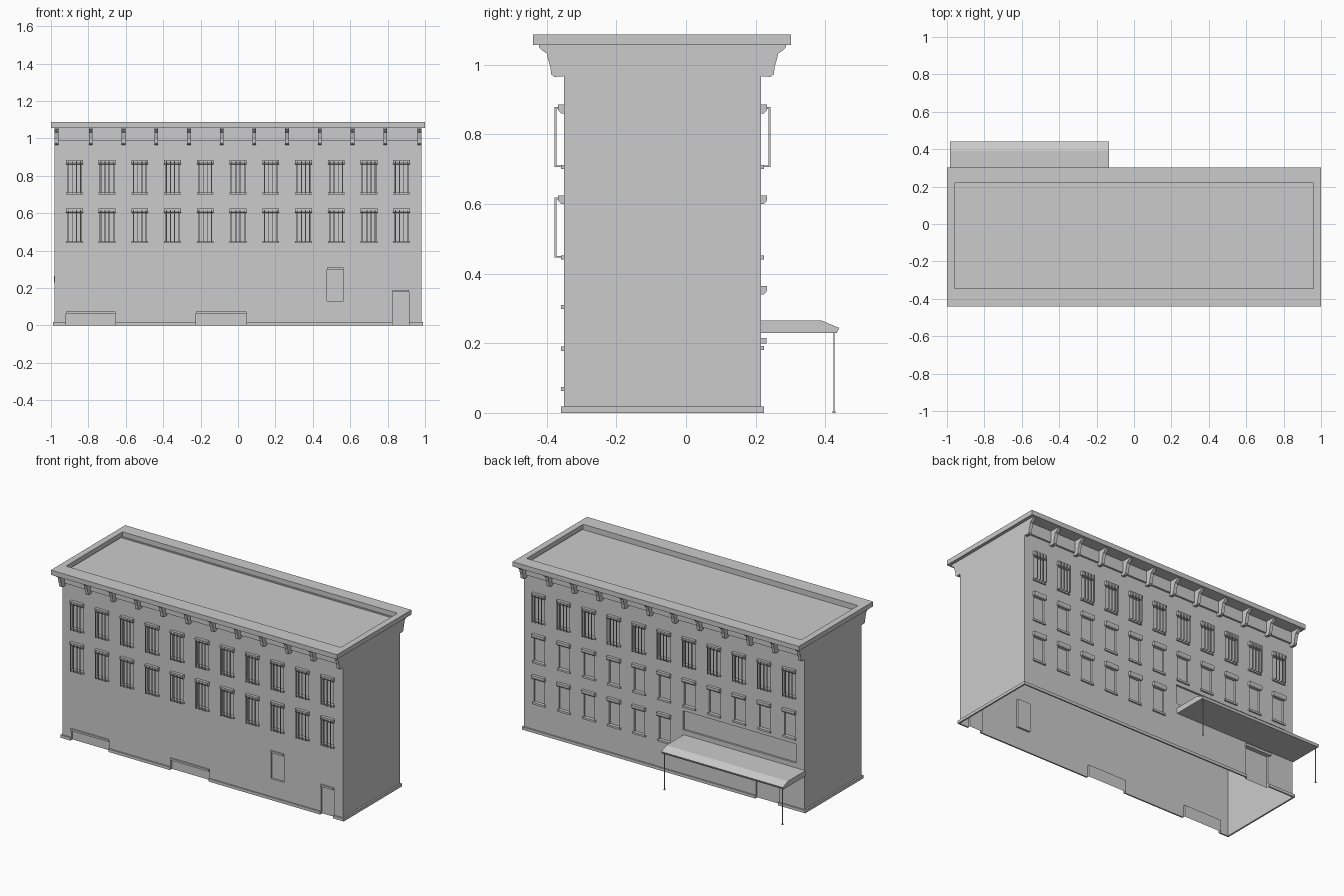
import bpy, bmesh

if "Cube" in bpy.data.objects:
    bpy.data.objects.remove(bpy.data.objects["Cube"])

YF, YB, HX = -0.35, 0.215, 0.98      # front wall, back wall, half length
TOP, DEPTH = 1.057, 0.012
COLS = [0.175 * i for i in range(-5, 6)]
WALLS = {"front": (YF, -1), "back": (YB, 1)}


def finish(name, bm, fix=True):
    if fix:
        bmesh.ops.recalc_face_normals(bm, faces=bm.faces)
    me = bpy.data.meshes.new(name)
    bm.to_mesh(me)
    bm.free()
    ob = bpy.data.objects.new(name, me)
    bpy.context.collection.objects.link(ob)
    return ob


def quad(bm, pts, n):
    f = bm.faces.new([bm.verts.new(p) for p in pts])
    f.normal_update()
    if f.normal.dot(n) < 0:
        f.normal_flip()


def box(bm, x0, x1, y0, y1, z0, z1):
    vs = bmesh.ops.create_cube(bm, size=1)["verts"]
    for v in vs:
        v.co = ((x0 + x1) / 2 + v.co.x * (x1 - x0),
                (y0 + y1) / 2 + v.co.y * (y1 - y0),
                (z0 + z1) / 2 + v.co.z * (z1 - z0))


def extrude(bm, x0, x1, prof):
    """Closed y/z profile swept along x."""
    a = [bm.verts.new((x0, y, z)) for y, z in prof]
    b = [bm.verts.new((x1, y, z)) for y, z in prof]
    bm.faces.new(a)
    bm.faces.new(b[::-1])
    for i in range(len(a)):
        j = (i + 1) % len(a)
        bm.faces.new((a[i], b[i], b[j], a[j]))


def off(side, pts):
    y, s = WALLS[side]
    return [(y + s * d, z) for d, z in pts]


def slab(bm, side, x0, x1, d0, d1, z0, z1):
    y, s = WALLS[side]
    box(bm, x0, x1, *sorted((y + s * d0, y + s * d1)), z0, z1)


# Window rows: (bottom of sill, columns, has grille)
rows = {"front": [(0.44, COLS, True), (0.70, COLS, True)],
        "back": [(0.18, COLS[5:], False), (0.44, COLS, False), (0.70, COLS, True)]}
# Doors and other plain openings: x0, x1, z0, z1
front_open = [(-0.92, -0.655, 0, 0.075), (-0.225, 0.045, 0, 0.075),
              (0.825, 0.915, 0, 0.19), (0.475, 0.565, 0.13, 0.31)]
shop_window = (-0.92, -0.13, 0.295, 0.415)
shop_door = (-0.80, -0.64, 0, 0.20)
plain = {"front": front_open, "back": [shop_window, shop_door]}

# Walls with recessed openings, open underneath
bm = bmesh.new()
for side, (y, s) in WALLS.items():
    opens = list(plain[side])
    for z, cols, _ in rows[side]:
        opens += [(x - 0.037, x + 0.037, z + 0.012, z + 0.162) for x in cols]
    xs = sorted({round(v, 4) for o in opens for v in o[:2]} | {-HX, HX})
    zs = sorted({round(v, 4) for o in opens for v in o[2:]} | {0, TOP})
    for xa, xb in zip(xs, xs[1:]):
        for za, zb in zip(zs, zs[1:]):
            cx, cz = (xa + xb) / 2, (za + zb) / 2
            if not any(o[0] < cx < o[1] and o[2] < cz < o[3] for o in opens):
                quad(bm, [(xa, y, za), (xb, y, za), (xb, y, zb), (xa, y, zb)], (0, s, 0))
    yi = y - s * DEPTH
    for a, b, c, d in opens:
        quad(bm, [(a, yi, c), (b, yi, c), (b, yi, d), (a, yi, d)], (0, s, 0))
        for x, n in ((a, 1), (b, -1)):
            quad(bm, [(x, y, c), (x, yi, c), (x, yi, d), (x, y, d)], (n, 0, 0))
        for z, n in ((c, 1), (d, -1)):
            if z > 0:
                quad(bm, [(a, y, z), (b, y, z), (b, yi, z), (a, yi, z)], (0, 0, n))
for x in (-HX, HX):
    quad(bm, [(x, YF, 0), (x, YB, 0), (x, YB, TOP), (x, YF, TOP)], (x, 0, 0))
finish("walls", bm, False)

# Lintels, sills and window grilles
trim, bars = bmesh.new(), bmesh.new()
for side in WALLS:
    for z, cols, grille in rows[side]:
        h = z + 0.16
        for x in cols:
            extrude(trim, x - 0.045, x + 0.045, off(side, [
                (0, h), (0.009, h), (0.015, h + 0.006), (0.018, h + 0.013),
                (0.018, h + 0.025), (0, h + 0.025)]))
            slab(trim, side, x - 0.045, x + 0.045, 0, 0.009, z, z + 0.012)
            if grille:
                for k in (-1.5, -0.5, 0.5, 1.5):
                    xa, xb = x + k * 0.022 - 0.0022, x + k * 0.022 + 0.0022
                    a, b, t = z + 0.006, z + 0.178, 0.0045
                    extrude(bars, xa, xb, off(side, [
                        (0, a), (0.027, a), (0.027, b), (0, b),
                        (0, b - t), (0.027 - t, b - t), (0.027 - t, a + t), (0, a + t)]))
for a, b, c, d in front_open:
    slab(trim, "front", a, b, 0, 0.009, d - 0.012, d)
slab(trim, "back", -0.81, -0.63, 0, 0.016, 0.20, 0.215)
finish("window_trim", trim)
finish("window_grilles", bars)

# Base course, interrupted at the doors
bm = bmesh.new()
for side in WALLS:
    x = -HX - 0.01
    for a, b, c, d in sorted(o for o in plain[side] if o[2] == 0):
        slab(bm, side, x, a, 0, 0.009, 0, 0.018)
        x = b
    slab(bm, side, x, HX + 0.01, 0, 0.009, 0, 0.018)
for s in (-1, 1):
    box(bm, *sorted((s * HX, s * (HX + 0.01))), YF, YB, 0, 0.018)
finish("base_course", bm)

# Frieze and cornice brackets
frieze, brackets = bmesh.new(), bmesh.new()
bracket_x = [s * x for s in (-1, 1) for x in (0.0875, 0.2625, 0.4375, 0.6125, 0.7875, 0.97)]
for side in WALLS:
    slab(frieze, side, -HX, HX, 0, 0.012, 0.985, TOP)
    for x in bracket_x:
        extrude(brackets, x - 0.01, x + 0.01, off(side, [
            (0, 0.967), (0.028, 0.965), (0.037, 0.972), (0.04, 0.995), (0.046, 1.015),
            (0.05, 1.032), (0.062, 1.04), (0.072, 1.05), (0.073, TOP), (0, TOP)]))
finish("frieze", frieze)
finish("cornice_brackets", brackets)

# Roof cap ring and sunken roof
bm = bmesh.new()
outer, inner = (1.0, -0.44, 0.302), (0.96, -0.345, 0.22)
for s in (-1, 1):
    box(bm, *sorted((s * inner[0], s * outer[0])), outer[1], outer[2], TOP, 1.087)
box(bm, -inner[0], inner[0], outer[1], inner[1], TOP, 1.087)
box(bm, -inner[0], inner[0], inner[2], outer[2], TOP, 1.087)
finish("roof_cap", bm)
bm = bmesh.new()
quad(bm, [(-HX, YF, 1.05), (HX, YF, 1.05), (HX, YB, 1.05), (-HX, YB, 1.05)], (0, 0, 1))
finish("roof", bm, False)

# Canopy with two thin posts
bm = bmesh.new()
extrude(bm, -0.985, -0.135, [(YB, 0.23), (0.433, 0.23), (0.44, 0.244), (0.39, 0.265), (YB, 0.265)])
finish("canopy", bm)
bm = bmesh.new()
for x in (-0.972, -0.148):
    box(bm, x - 0.002, x + 0.002, 0.423, 0.427, 0, 0.23)
    box(bm, x - 0.004, x + 0.004, 0.421, 0.429, 0, 0.006)
finish("canopy_posts", bm)
